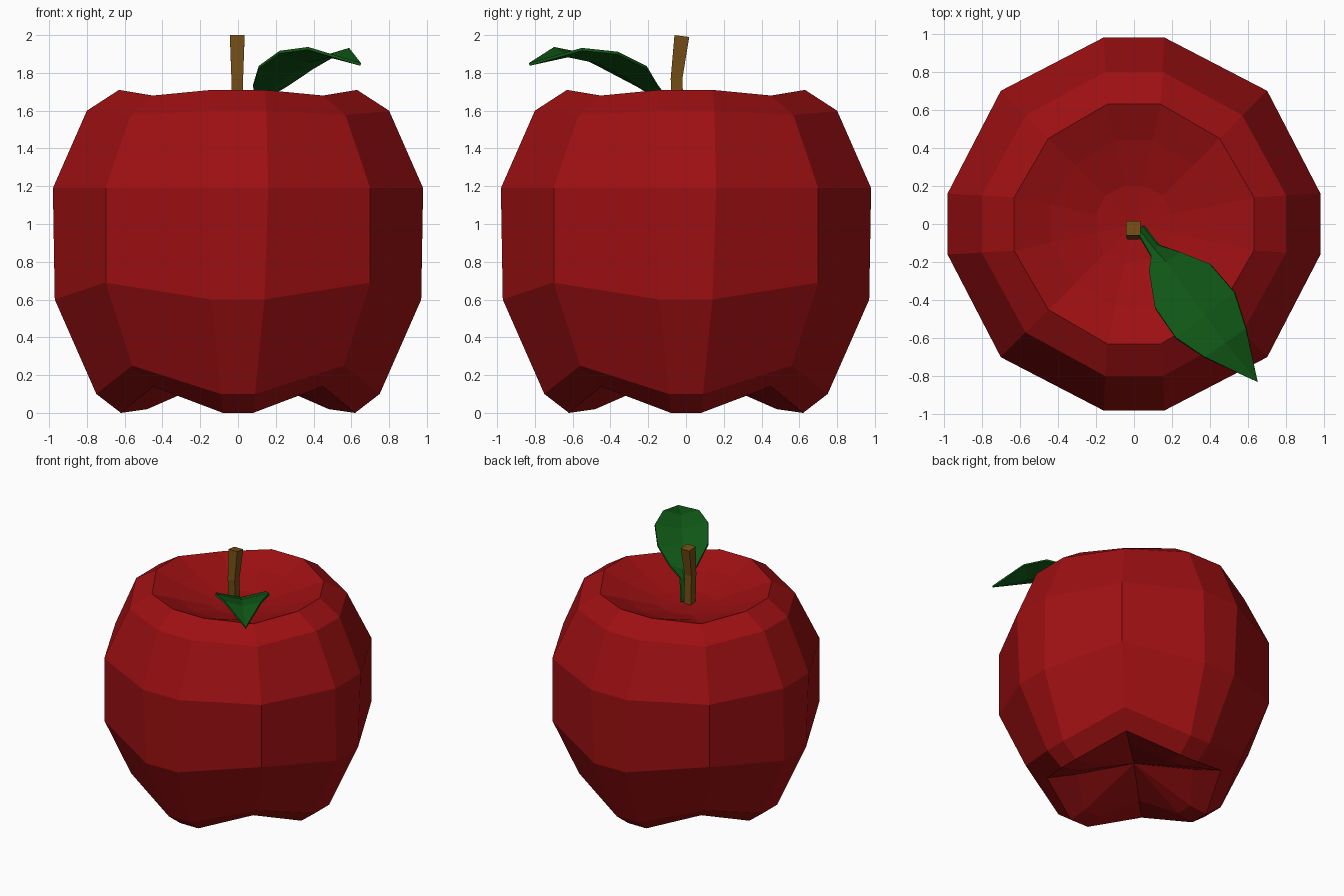
import bpy, bmesh

if "Cube" in bpy.data.objects:
    bpy.data.objects.remove(bpy.data.objects["Cube"])

def material(name, rgb):
    m = bpy.data.materials.new(name)
    m.diffuse_color = (*rgb, 1)
    m.use_nodes = True
    m.node_tree.nodes["Principled BSDF"].inputs["Base Color"].default_value = m.diffuse_color
    return m

red = material("apple red", (0.34, 0.005, 0.006))
brown = material("stem brown", (0.17, 0.075, 0.008))
green = material("leaf green", (0.005, 0.095, 0.008))

def finish(name, bm, mat):
    bmesh.ops.recalc_face_normals(bm, faces=bm.faces)
    me = bpy.data.meshes.new(name)
    bm.to_mesh(me)
    bm.free()
    me.materials.append(mat)
    ob = bpy.data.objects.new(name, me)
    bpy.context.collection.objects.link(ob)
    return ob

def loft(bm, rings):
    for a, b in zip(rings, rings[1:]):
        n = len(a)
        for i in range(n):
            bm.faces.new((a[i], a[(i + 1) % n], b[(i + 1) % n], b[i]))

# Apple body: 12-sided rings, a lobe pair on each axis and one corner per diagonal
# (lobe radius, lobe half width, lobe z, diagonal x=y, diagonal z)
profile = [
    (0.48, 0.07, 0.02, 0.30, 0.16),
    (0.62, 0.08, 0.00, 0.45, 0.14),
    (0.75, 0.09, 0.10, 0.56, 0.25),
    (0.97, 0.14, 0.60, 0.70, 0.69),
    (0.98, 0.16, 1.19, 0.70, 1.19),
    (0.80, 0.15, 1.60, 0.57, 1.575),
    (0.63, 0.14, 1.71, 0.45, 1.68),
    (0.44, 0.10, 1.63, 0.31, 1.62),
    (0.20, 0.05, 1.56, 0.15, 1.56),
]
bm = bmesh.new()
rings = []
for r, w, z, d, dz in profile:
    ring = []
    for c, s in ((1, 0), (0, 1), (-1, 0), (0, -1)):
        for x, y, h in ((r, -w, z), (r, w, z), (d, d, dz)):
            ring.append(bm.verts.new((x * c - y * s, x * s + y * c, h)))
    rings.append(ring)
loft(bm, rings)
for ring, z in ((rings[0], 0.23), (rings[-1], 1.54)):
    tip = bm.verts.new((0, 0, z))
    for i in range(12):
        bm.faces.new((ring[i], ring[(i + 1) % 12], tip))
finish("apple_body", bm, red)

# Stem: bent square bar (centre y, z, half width)
bm = bmesh.new()
rings = []
for y, z, h in ((-0.04, 1.50, 0.03), (-0.05, 1.77, 0.031), (-0.022, 1.995, 0.039)):
    rings.append([bm.verts.new((a * h - 0.004, y + b * h, z + 0.005 * (a == 0) - 0.005 * b * (z > 1.9)))
                  for a, b in ((-1, -1), (1, -1), (1, 1), (-1, 1))])
loft(bm, rings)
bm.faces.new(rings[0])
bm.faces.new(rings[-1])
finish("stem", bm, brown)

# Leaf: folded strip given as left edge, midrib, right edge
stations = [
    ((0.02, -0.05, 1.55), (0.035, -0.035, 1.54), (0.05, -0.01, 1.55)),
    ((0.09, -0.17, 1.68), (0.115, -0.14, 1.65), (0.13, -0.11, 1.68)),
    ((0.08, -0.25, 1.73), (0.17, -0.20, 1.70), (0.25, -0.15, 1.73)),
    ((0.11, -0.44, 1.83), (0.26, -0.33, 1.79), (0.40, -0.21, 1.83)),
    ((0.22, -0.60, 1.91), (0.375, -0.48, 1.86), (0.53, -0.36, 1.905)),
    ((0.37, -0.70, 1.93), (0.48, -0.625, 1.89), (0.59, -0.55, 1.925)),
]
bm = bmesh.new()
rows = [[bm.verts.new(p) for p in st] for st in stations]
for a, b in zip(rows, rows[1:]):
    for i in (0, 1):
        bm.faces.new((a[i], b[i], b[i + 1], a[i + 1]))
tip = bm.verts.new((0.65, -0.83, 1.845))
for i in (0, 1):
    bm.faces.new((rows[-1][i], tip, rows[-1][i + 1]))
leaf = finish("leaf", bm, green)
thick = leaf.modifiers.new("thickness", "SOLIDIFY")
thick.thickness = 0.015
thick.offset = 0
